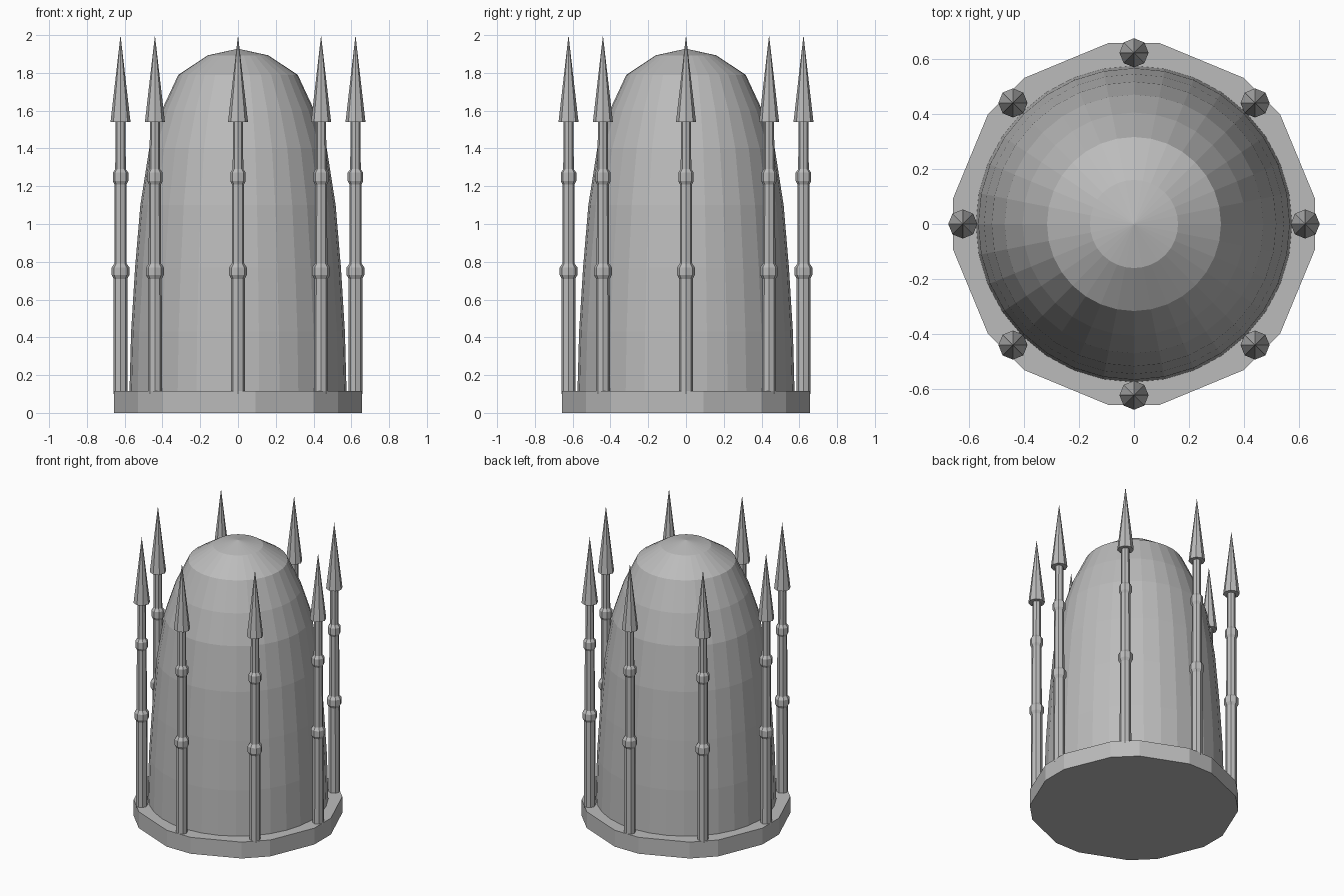
import bpy, math

if "Cube" in bpy.data.objects:
    bpy.data.objects.remove(bpy.data.objects["Cube"])

grey = bpy.data.materials.new("plain grey")
grey.diffuse_color = (0.5, 0.5, 0.5, 1)
grey.use_nodes = True
grey.node_tree.nodes["Principled BSDF"].inputs["Base Color"].default_value = grey.diffuse_color


def lathe(name, profile, angles, centre=(0, 0)):
    """Closed flat-faced solid from (radius, z) rings; radius 0 makes a tip."""
    verts, faces, rings = [], [], []
    n = len(angles)
    for r, z in profile:
        start = len(verts)
        pts = angles if r > 0 else [0]
        verts += [(centre[0] + r * math.cos(a), centre[1] + r * math.sin(a), z) for a in pts]
        rings.append(list(range(start, len(verts))))
    for low, high in zip(rings, rings[1:]):
        for i in range(n):
            j = (i + 1) % n
            if len(high) == 1:
                faces.append((low[i], low[j], high[0]))
            else:
                faces.append((low[i], low[j], high[j], high[i]))
    faces.append(rings[0][::-1])
    if len(rings[-1]) > 1:
        faces.append(rings[-1])
    mesh = bpy.data.meshes.new(name)
    mesh.from_pydata(verts, [], faces)
    mesh.materials.append(grey)
    obj = bpy.data.objects.new(name, mesh)
    bpy.context.collection.objects.link(obj)
    return obj


def circle(n):
    return [math.tau * i / n for i in range(n)]


# Plinth: octagon with clipped corners, one short side under each spire
plinth_angles = [math.radians(45 * k + d) for k in range(8) for d in (-8, 8)]
lathe("plinth", [(0.664, 0), (0.664, 0.115)], plinth_angles)

# Tall domed body
lathe("dome", [(0.575, 0.10), (0.566, 0.43), (0.545, 0.77), (0.517, 1.10), (0.47, 1.40),
               (0.405, 1.60), (0.316, 1.79), (0.16, 1.893), (0, 1.928)], circle(32))

# Eight spires: stepped pole, two collars, pointed tip
spire = [(0.037, 0.10), (0.036, 0.71), (0.047, 0.73), (0.047, 0.77), (0.033, 0.79),
         (0.032, 1.21), (0.041, 1.228), (0.041, 1.272), (0.028, 1.29), (0.027, 1.54),
         (0.053, 1.54), (0, 2.0)]
for k in range(8):
    a = math.tau * k / 8
    lathe(f"spire_{k + 1}", spire, circle(8), (0.622 * math.cos(a), 0.622 * math.sin(a)))
